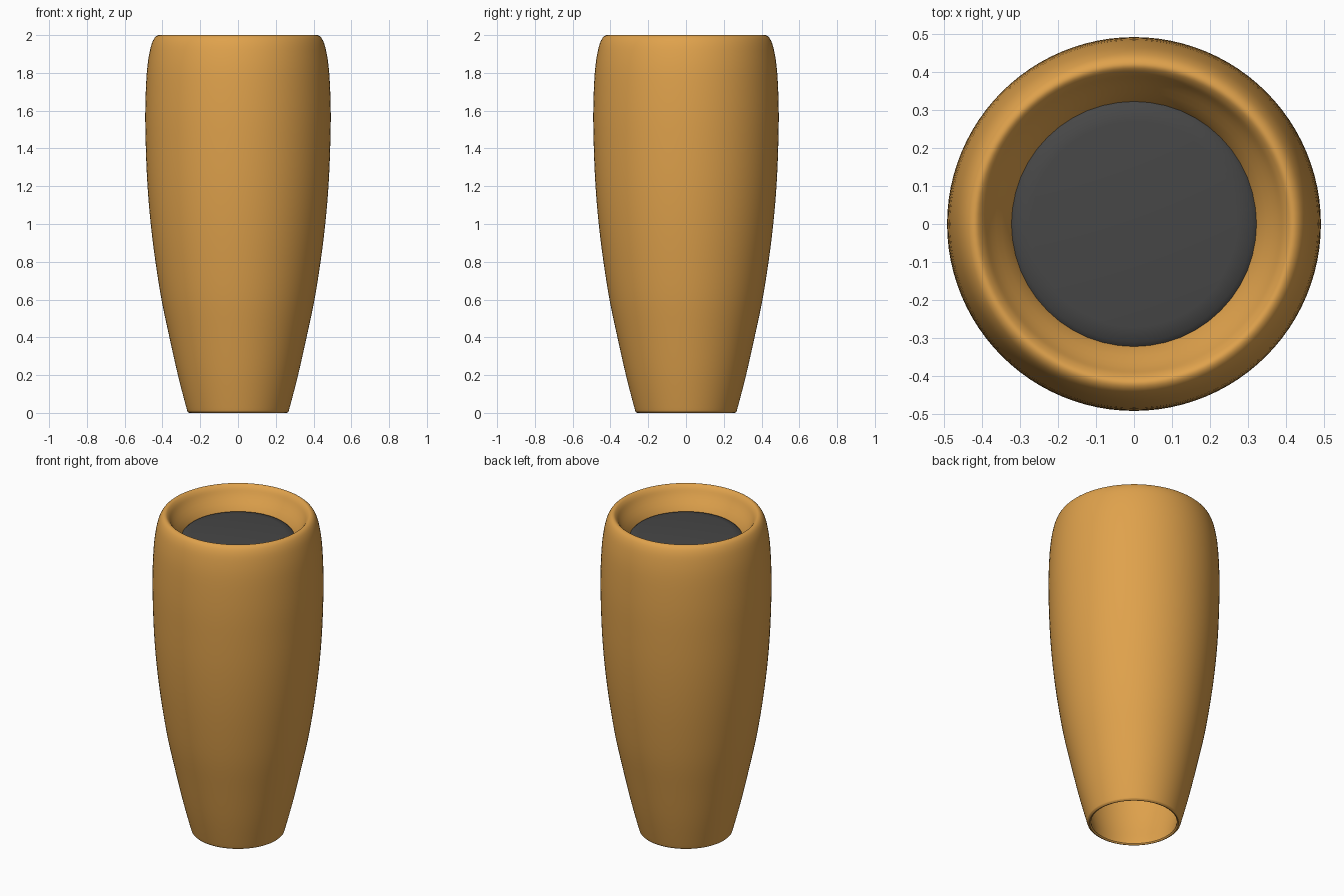
import bpy, bmesh, math
from mathutils import Vector

if "Cube" in bpy.data.objects:
    bpy.data.objects.remove(bpy.data.objects["Cube"])


def material(name, rgb):
    m = bpy.data.materials.new(name)
    m.diffuse_color = (*rgb, 1)
    m.use_nodes = True
    m.node_tree.nodes["Principled BSDF"].inputs["Base Color"].default_value = m.diffuse_color
    return m


def smooth_profile(pts, steps=4):
    """Catmull-Rom resampling of an open profile of (radius, height)."""
    p = [Vector(q) for q in [pts[0], *pts, pts[-1]]]
    out = []
    for a, b, c, d in zip(p, p[1:], p[2:], p[3:]):
        for i in range(steps):
            t = i / steps
            out.append(0.5 * (2 * b + (c - a) * t + (2 * a - 5 * b + 4 * c - d) * t * t
                              + (3 * b - a - 3 * c + d) * t ** 3))
    return out + [p[-1]]


def lathe(name, profile, mat, segments, closed):
    bm = bmesh.new()
    rings = []
    for r, z in profile:
        if r < 1e-4:
            rings.append([bm.verts.new((0, 0, z))] * segments)
        else:
            rings.append([bm.verts.new((r * math.cos(2 * math.pi * i / segments),
                                        r * math.sin(2 * math.pi * i / segments), z))
                          for i in range(segments)])
    pairs = list(zip(rings, rings[1:]))
    if closed:
        pairs.append((rings[-1], rings[0]))
    for lo, hi in pairs:
        for i in range(segments):
            j = (i + 1) % segments
            bm.faces.new(list(dict.fromkeys([lo[i], lo[j], hi[j], hi[i]])))
    bmesh.ops.recalc_face_normals(bm, faces=bm.faces)
    me = bpy.data.meshes.new(name)
    bm.to_mesh(me)
    bm.free()
    me.materials.append(mat)
    ob = bpy.data.objects.new(name, me)
    bpy.context.collection.objects.link(ob)
    bpy.ops.object.select_all(action='DESELECT')
    ob.select_set(True)
    bpy.context.view_layer.objects.active = ob
    bpy.ops.object.shade_smooth_by_angle(angle=math.radians(50))
    return ob


ochre = material("ochre_glaze", (0.74, 0.36, 0.072))
dark = material("dark_soil", (0.062, 0.062, 0.062))

# Planter shell: outside, rounded rim, sloped mouth, hollow underside
shell = [(0.255, 0.0), (0.265, 0.005), (0.274, 0.03), (0.318, 0.2), (0.363, 0.4),
         (0.405, 0.6), (0.437, 0.8), (0.462, 1.0), (0.479, 1.2), (0.488, 1.4),
         (0.491, 1.6), (0.483, 1.8), (0.466, 1.92), (0.445, 1.98), (0.42, 2.0),
         (0.398, 1.985), (0.375, 1.945), (0.322, 1.86), (0.315, 1.78),
         (0.33, 1.4), (0.33, 0.7), (0.295, 0.25), (0.25, 0.03), (0.248, 0.008)]
lathe("planter_shell", smooth_profile(shell), ochre, 96, True)

# Soil: shallow disc with a softened edge
soil = [(0, 1.80), (0.318, 1.80), (0.322, 1.862), (0.31, 1.872), (0.27, 1.878), (0, 1.88)]
lathe("soil", soil, dark, 48, False)
